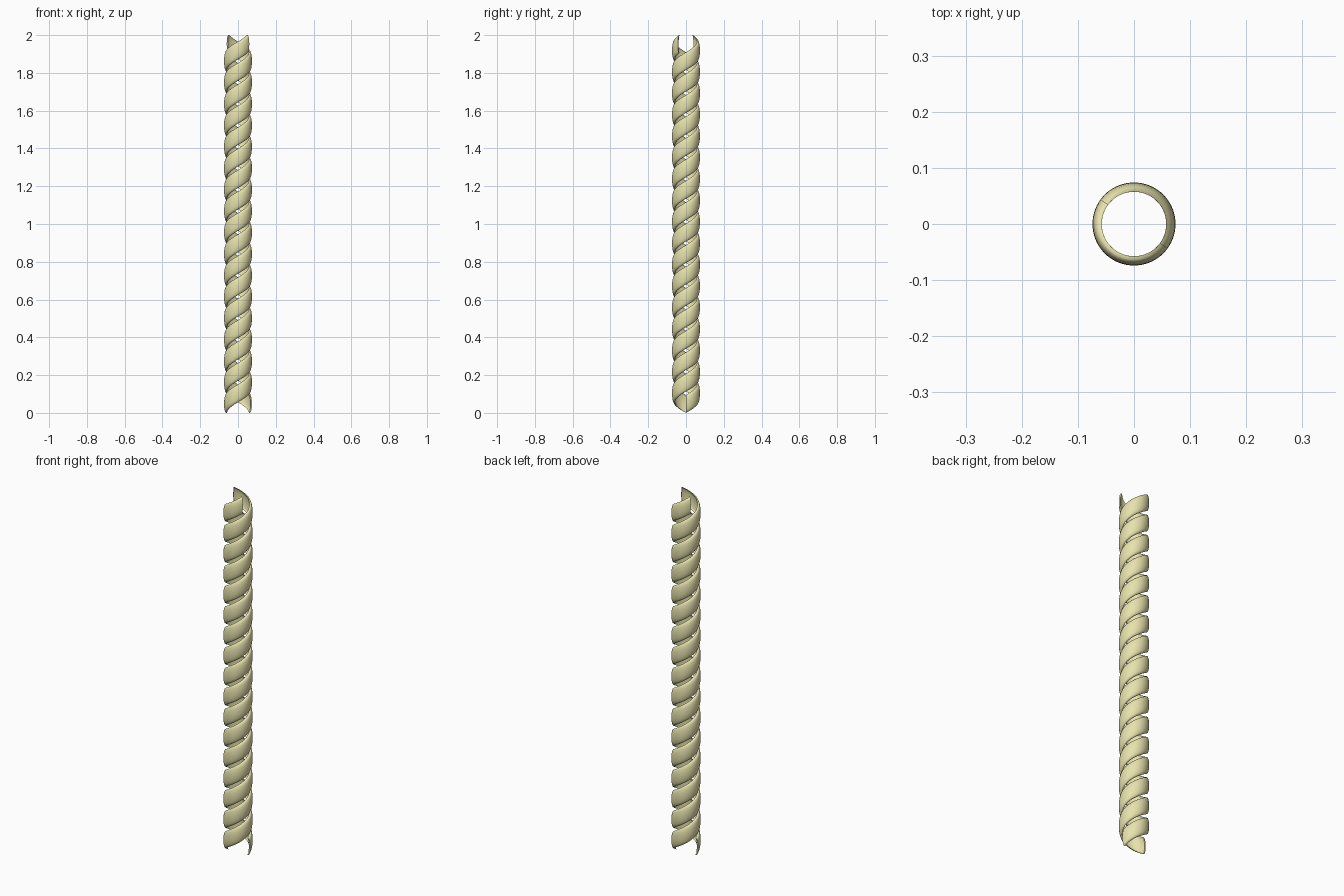
import bpy, bmesh, math

if "Cube" in bpy.data.objects:
    bpy.data.objects.remove(bpy.data.objects["Cube"])

HEIGHT, BAND = 2.0, 0.094          # total height, vertical height of each ribbon
HALF_TURNS = 17                    # half turns, less a small angle at the top
TURN = math.radians(180 * HALF_TURNS - 36)
STEPS, ARC = 340, 8

mat = bpy.data.materials.new("pale_yellow")
mat.diffuse_color = (0.80, 0.76, 0.42, 1)
mat.use_nodes = True
mat.node_tree.nodes["Principled BSDF"].inputs["Base Color"].default_value = mat.diffuse_color

# Crescent cross-section: bulging outer face, hollow inner face (radius, z)
def arc(edge, bulge):
    return [(edge + bulge * math.sin(math.pi * i / ARC),
             BAND * (1 - math.cos(math.pi * i / ARC)) / 2) for i in range(ARC + 1)]

profile = arc(0.063, 0.011) + arc(0.0575, 0.009)[::-1]

# Sweep the section up a right-handed helix
def ribbon(name, start):
    bm = bmesh.new()
    rings = []
    for s in range(STEPS + 1):
        t = s / STEPS
        a = start + TURN * t
        rings.append([bm.verts.new((r * math.cos(a), r * math.sin(a),
                                    z + (HEIGHT - BAND) * t)) for r, z in profile])
    n = len(profile)
    for p, q in zip(rings, rings[1:]):
        for i in range(n):
            j = (i + 1) % n
            bm.faces.new((p[i], q[i], q[j], p[j]))
    bm.faces.new(rings[0])
    bm.faces.new(rings[-1][::-1])
    bmesh.ops.recalc_face_normals(bm, faces=bm.faces)
    me = bpy.data.meshes.new(name)
    bm.to_mesh(me)
    bm.free()
    me.materials.append(mat)
    ob = bpy.data.objects.new(name, me)
    bpy.context.collection.objects.link(ob)
    bpy.context.view_layer.objects.active = ob
    ob.select_set(True)
    bpy.ops.object.shade_smooth_by_angle(angle=math.radians(40))
    ob.select_set(False)

ribbon("spiral_ribbon_right", 0)
ribbon("spiral_ribbon_left", math.pi)
